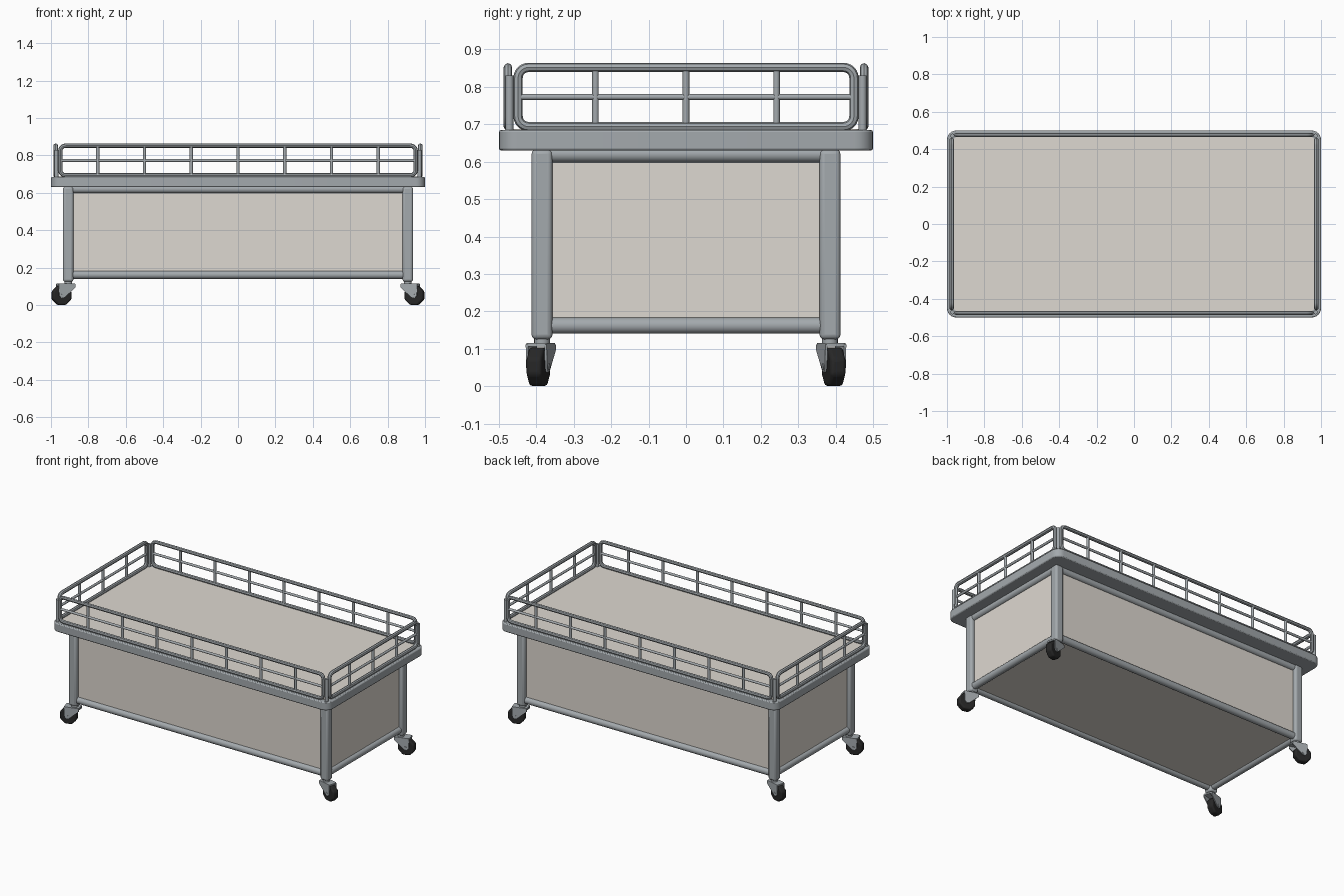
import bpy, bmesh, math
from mathutils import Matrix, Vector

cube = bpy.data.objects.get("Cube")
if cube:
    bpy.data.objects.remove(cube, do_unlink=True)


def material(name, rgb):
    m = bpy.data.materials.new(name)
    m.use_nodes = True
    m.diffuse_color = (*rgb, 1)
    m.node_tree.nodes["Principled BSDF"].inputs["Base Color"].default_value = (*rgb, 1)
    return m


STEEL = material("grey steel", (0.37, 0.40, 0.42))
BOARD = material("beige board", (0.73, 0.69, 0.635))
RUBBER = material("black rubber", (0.02, 0.02, 0.02))


def finish(name, bm, mat, matrix=None, bevel=0.0, segments=3):
    """Turn a bmesh into a shaded object, with rounded edges if asked."""
    bmesh.ops.recalc_face_normals(bm, faces=bm.faces[:])
    mesh = bpy.data.meshes.new(name)
    bm.to_mesh(mesh)
    bm.free()
    mesh.materials.append(mat)
    ob = bpy.data.objects.new(name, mesh)
    bpy.context.collection.objects.link(ob)
    if matrix:
        ob.matrix_world = matrix
    if bevel:
        mod = ob.modifiers.new("rounded edges", "BEVEL")
        mod.width, mod.segments = bevel, segments
        mod.limit_method, mod.angle_limit = "ANGLE", math.radians(40)
    bpy.ops.object.select_all(action="DESELECT")
    ob.select_set(True)
    bpy.context.view_layer.objects.active = ob
    bpy.ops.object.shade_smooth_by_angle(angle=math.radians(40))
    return ob


def box(name, center, size, mat, bevel=0.0):
    bm = bmesh.new()
    bmesh.ops.create_cube(bm, size=1, matrix=Matrix.Translation(center) @ Matrix.Diagonal((*size, 1)))
    return finish(name, bm, mat, bevel=bevel)


def rounded_rect(w, h, r, steps=6):
    """Outline points of a rectangle of half sizes w and h with round corners."""
    pts = []
    for k, (sx, sy) in enumerate([(1, 1), (-1, 1), (-1, -1), (1, -1)]):
        for i in range(steps + 1):
            a = math.pi / 2 * (k + i / steps)
            pts.append((sx * (w - r) + r * math.cos(a), sy * (h - r) + r * math.sin(a)))
    return pts


def extrude(name, outline, z0, z1, mat, matrix=None, bevel=0.0):
    bm = bmesh.new()
    face = bm.faces.new([bm.verts.new((x, y, z0)) for x, y in outline])
    new = bmesh.ops.extrude_face_region(bm, geom=[face])["geom"]
    bmesh.ops.translate(bm, vec=(0, 0, z1 - z0), verts=[v for v in new if isinstance(v, bmesh.types.BMVert)])
    return finish(name, bm, mat, matrix, bevel, 2)


def cylinder(name, p0, p1, r, mat, sides=12, bevel=0.0, matrix=None):
    p0, p1 = Vector(p0), Vector(p1)
    d = p1 - p0
    place = Matrix.Translation((p0 + p1) / 2) @ d.to_track_quat("Z", "Y").to_matrix().to_4x4()
    place = place @ Matrix.Rotation(math.pi / sides, 4, "Z")
    bm = bmesh.new()
    bmesh.ops.create_cone(bm, cap_ends=True, segments=sides, radius1=r, radius2=r, depth=d.length, matrix=place)
    return finish(name, bm, mat, matrix, bevel)


def tube_loop(name, points, r, mat):
    """Closed round tube through the points."""
    curve = bpy.data.curves.new(name + " path", "CURVE")
    curve.dimensions = "3D"
    curve.bevel_depth, curve.bevel_resolution = r, 2
    spline = curve.splines.new("POLY")
    spline.points.add(len(points) - 1)
    for p, co in zip(spline.points, points):
        p.co = (*co, 1)
    spline.use_cyclic_u = True
    temp = bpy.data.objects.new(name + " path", curve)
    bpy.context.collection.objects.link(temp)
    mesh = temp.to_mesh()
    bm = bmesh.new()
    bm.from_mesh(mesh)
    temp.to_mesh_clear()
    bpy.data.objects.remove(temp, do_unlink=True)
    return finish(name, bm, mat)


# Table top
extrude("top_frame", rounded_rect(1.0, 0.5, 0.05), 0.63, 0.685, STEEL, bevel=0.006)
extrude("top_board", rounded_rect(0.965, 0.465, 0.02), 0.68, 0.688, BOARD)

# Guard rails around the top
RAIL_Z, RAIL_H = 0.773, 0.079


def guard_rail(name, half, r, place, posts):
    """A rail standing in the plane given by place(along, height)."""
    outline = rounded_rect(half, RAIL_H, 0.028)
    tube_loop(name + "_frame", [place(a, RAIL_Z + h) for a, h in outline], r, STEEL)
    cylinder(name + "_middle_bar", place(-half, RAIL_Z), place(half, RAIL_Z), 0.008, STEEL)
    for i, a in enumerate(posts):
        cylinder(f"{name}_post_{i + 1}", place(a, RAIL_Z - RAIL_H), place(a, RAIL_Z + RAIL_H), 0.009, STEEL)


for side, s in (("front", -1), ("back", 1)):
    guard_rail(side + "_rail", 0.95, 0.0115, lambda a, z: (a, s * 0.476, z), [0.25 * i for i in range(-3, 4)])
for side, s in (("right", -1), ("left", 1)):
    guard_rail(side + "_rail", 0.449, 0.0125, lambda a, z: (s * 0.975, a, z), [0.242 * i for i in range(-1, 2)])

# Cabinet: thin boards between round beams
LX, LY = 0.908, 0.385
BEAM_R, LOW_Z, HIGH_Z = 0.022, 0.162, 0.62
MID_Z, BOARD_H = (LOW_Z + HIGH_Z) / 2, HIGH_Z - LOW_Z
for side, s in (("front", -1), ("back", 1)):
    box(side + "_panel", (0, s * LY, MID_Z), (2 * LX, 0.008, BOARD_H), BOARD)
    for level, z in (("lower", LOW_Z), ("upper", HIGH_Z)):
        cylinder(f"{side}_{level}_beam", (-LX, s * LY, z), (LX, s * LY, z), BEAM_R, STEEL, 20)
for side, s in (("right", -1), ("left", 1)):
    box(side + "_panel", (s * LX, 0, MID_Z), (0.008, 2 * LY, BOARD_H), BOARD)
    for level, z in (("lower", LOW_Z), ("upper", HIGH_Z)):
        cylinder(f"{side}_{level}_beam", (s * LX, -LY, z), (s * LX, LY, z), BEAM_R, STEEL, 20)
box("bottom_panel", (0, 0, LOW_Z), (2 * LX, 2 * LY, 0.008), BOARD)

# Legs, rail corner posts and casters
CHEEK = [(-0.034, 0.112), (0.06, 0.112), (0.056, 0.05), (0.044, 0.036), (0.028, 0.04), (-0.034, 0.095)]
upright = Matrix.Rotation(math.pi / 2, 4, "X")
for sx, side in ((-1, "right"), (1, "left")):
    for sy, end in ((-1, "front"), (1, "back")):
        name = f"{end}_{side}"
        box(name + "_leg", (sx * LX, sy * LY, 0.379), (0.056, 0.056, 0.508), STEEL, 0.013)
        cylinder(name + "_corner_post", (sx * 0.971, sy * 0.472, 0.68), (sx * 0.971, sy * 0.472, 0.83), 0.011, STEEL)
        turn = math.atan2(sy * math.sin(math.radians(15)), sx * math.cos(math.radians(15)))
        place = Matrix.Translation((sx * LX, sy * LY, 0)) @ Matrix.Rotation(turn, 4, "Z")
        cylinder(name + "_caster_stem", (0, 0, 0.108), (0, 0, 0.13), 0.021, STEEL, 16, matrix=place)
        plate = [(x + 0.013, y) for x, y in rounded_rect(0.047, 0.029, 0.01, 3)]
        extrude(name + "_caster_plate", plate, 0.106, 0.115, STEEL, place)
        for k, y in (("a", -0.029), ("b", 0.023)):
            extrude(f"{name}_caster_cheek_{k}", CHEEK, -y - 0.006, -y, STEEL, place @ upright)
        cylinder(name + "_wheel", (0.037, -0.021, 0.052), (0.037, 0.021, 0.052), 0.056, RUBBER, 8, 0.009, place)
        cylinder(name + "_axle", (0.037, -0.031, 0.052), (0.037, 0.031, 0.052), 0.009, STEEL, matrix=place)
